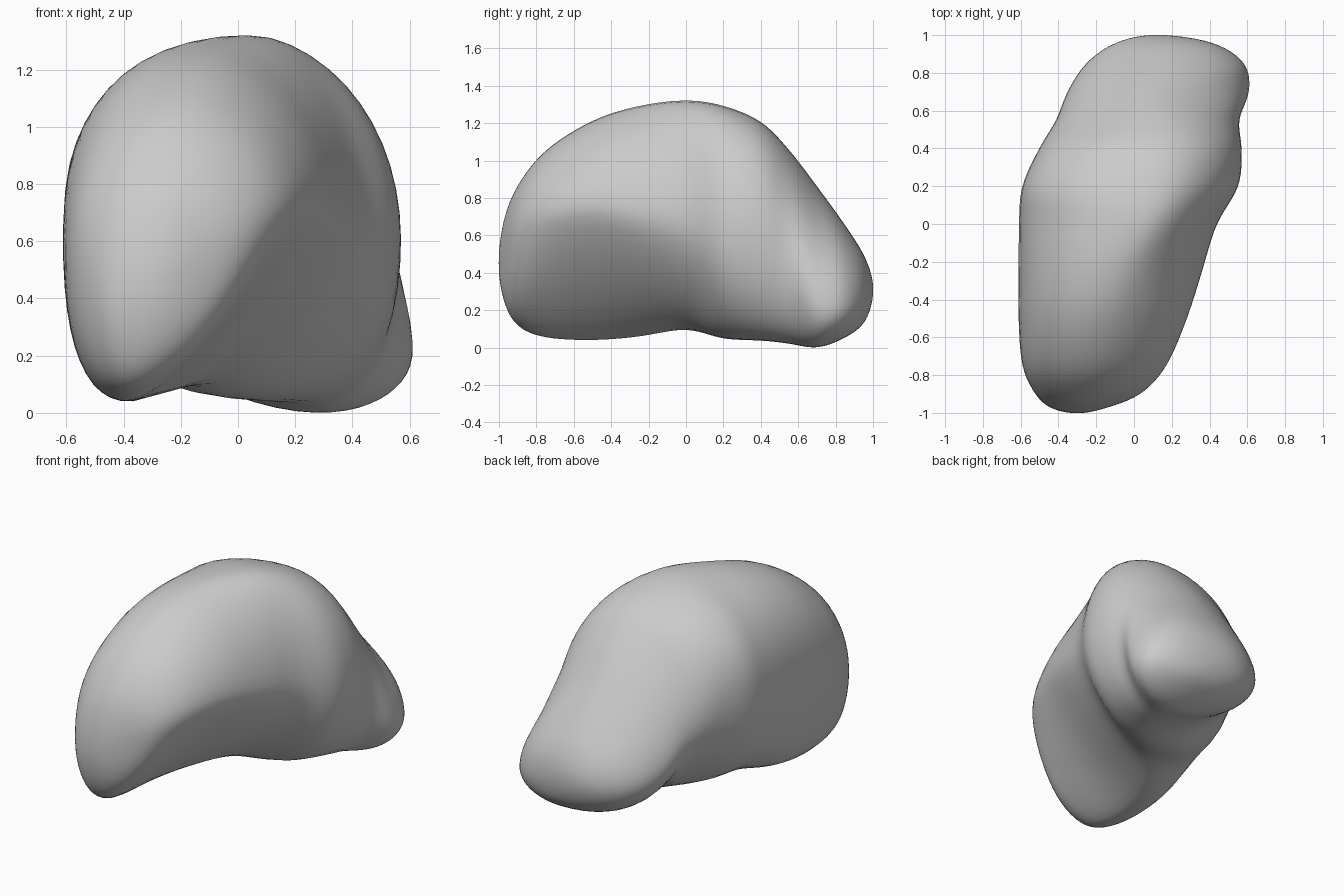
import bpy, bmesh, math
from mathutils import Vector

if "Cube" in bpy.data.objects:
    bpy.data.objects.remove(bpy.data.objects["Cube"])

# Cross-sections along y: the four extreme points of each outline
# y, left x, left z, right x, right z, bottom x, bottom z, top x, top z
SECTIONS = [
    (-0.975, -0.44, 0.42, -0.15, 0.54, -0.32, 0.25, -0.26, 0.68),
    (-0.90, -0.525, 0.48, 0.04, 0.64, -0.35, 0.11, -0.23, 0.87),
    (-0.75, -0.595, 0.56, 0.18, 0.71, -0.36, 0.045, -0.20, 1.06),
    (-0.50, -0.615, 0.64, 0.29, 0.74, -0.36, 0.03, -0.16, 1.22),
    (-0.25, -0.615, 0.68, 0.37, 0.70, -0.30, 0.05, -0.08, 1.30),
    (0.00, -0.615, 0.70, 0.445, 0.66, -0.14, 0.09, 0.06, 1.33),
    (0.20, -0.60, 0.72, 0.56, 0.62, 0.06, 0.04, 0.09, 1.30),
    (0.40, -0.51, 0.68, 0.575, 0.60, 0.20, 0.03, 0.10, 1.215),
    (0.55, -0.42, 0.55, 0.56, 0.48, 0.25, 0.015, 0.12, 1.065),
    (0.70, -0.36, 0.40, 0.615, 0.25, 0.28, -0.005, 0.10, 0.87),
    (0.85, -0.26, 0.33, 0.59, 0.23, 0.27, 0.05, 0.13, 0.66),
    (0.96, -0.10, 0.31, 0.42, 0.27, 0.23, 0.14, 0.14, 0.48),
]
# Roundness of each quarter of each section
LOWER_RIGHT = (2, 1.6, 1.3, 1.25, 1.35, 1.6, 2, 2.2, 2.2, 2.3, 2.2, 2)
LOWER_LEFT = (2, 2.2, 2.4, 2.6, 2.7, 2.5, 2.3, 1.95, 1.8, 1.8, 2, 2)
UPPER_RIGHT = (2, 1.9, 1.8, 1.75, 1.75, 1.8, 2, 2.05, 1.9, 1.75, 1.8, 2)
UPPER_LEFT = (2, 2.1, 2.15, 2.15, 2.15, 2.2, 2.3, 2.2, 2, 1.8, 1.8, 2)
N, STEPS = 48, 6


def ring(section, low_right, low_left, up_right, up_left):
    y, xl, zl, xr, zr, xb, zb, xt, zt = section
    pts = []
    for k in range(N):
        a = 2 * math.pi * k / N
        c, s = math.cos(a), math.sin(a)
        side_x, side_z = (xr, zr) if c >= 0 else (xl, zl)
        end_x, end_z = (xt, zt) if s >= 0 else (xb, zb)
        right, left = (up_right, up_left) if s >= 0 else (low_right, low_left)
        e = right if c >= 0 else left
        u, v = abs(c) ** (2 / e), abs(s) ** (2 / e)
        pts.append(Vector((end_x + (side_x - end_x) * u, y,
                           side_z + (end_z - side_z) * v)))
    return pts


def opposite(r):
    return r[N // 2:] + r[:N // 2]


def spline(p, q, r, s, t):
    return 0.5 * (2 * q + (r - p) * t + (2 * p - 5 * q + 4 * r - s) * t * t
                  + (3 * q - p - 3 * r + s) * t ** 3)


# Key rings, closed by a tip at both ends; mirrored rings round the tips off
rings = [ring(*row) for row in zip(SECTIONS, LOWER_RIGHT, LOWER_LEFT, UPPER_RIGHT, UPPER_LEFT)]
front_tip, back_tip = Vector((-0.3, -1.003, 0.45)), Vector((0.12, 1.003, 0.31))
keys = [opposite(rings[0]), [front_tip] * N, *rings, [back_tip] * N, opposite(rings[-1])]

# Skin the body through smoothly interpolated rings
bm = bmesh.new()
rows = []
for i in range(1, len(keys) - 2):
    for j in range(STEPS):
        if i == 1 and j == 0:
            continue
        rows.append([bm.verts.new(spline(*(keys[i + d][k] for d in (-1, 0, 1, 2)), j / STEPS))
                     for k in range(N)])
for a, b in zip(rows, rows[1:]):
    for k in range(N):
        m = (k + 1) % N
        bm.faces.new((a[k], a[m], b[m], b[k]))
for row, tip in ((rows[0], front_tip), (rows[-1], back_tip)):
    v = bm.verts.new(tip)
    for k in range(N):
        bm.faces.new((row[k], row[(k + 1) % N], v))

# Soften the ridges between quarters
for _ in range(6):
    bmesh.ops.smooth_vert(bm, verts=bm.verts, factor=0.5,
                          use_axis_x=True, use_axis_y=True, use_axis_z=True)
bmesh.ops.recalc_face_normals(bm, faces=bm.faces)
for f in bm.faces:
    f.smooth = True

mesh = bpy.data.meshes.new("rounded_lobe_body")
bm.to_mesh(mesh)
bm.free()
body = bpy.data.objects.new("rounded_lobe_body", mesh)
bpy.context.collection.objects.link(body)
